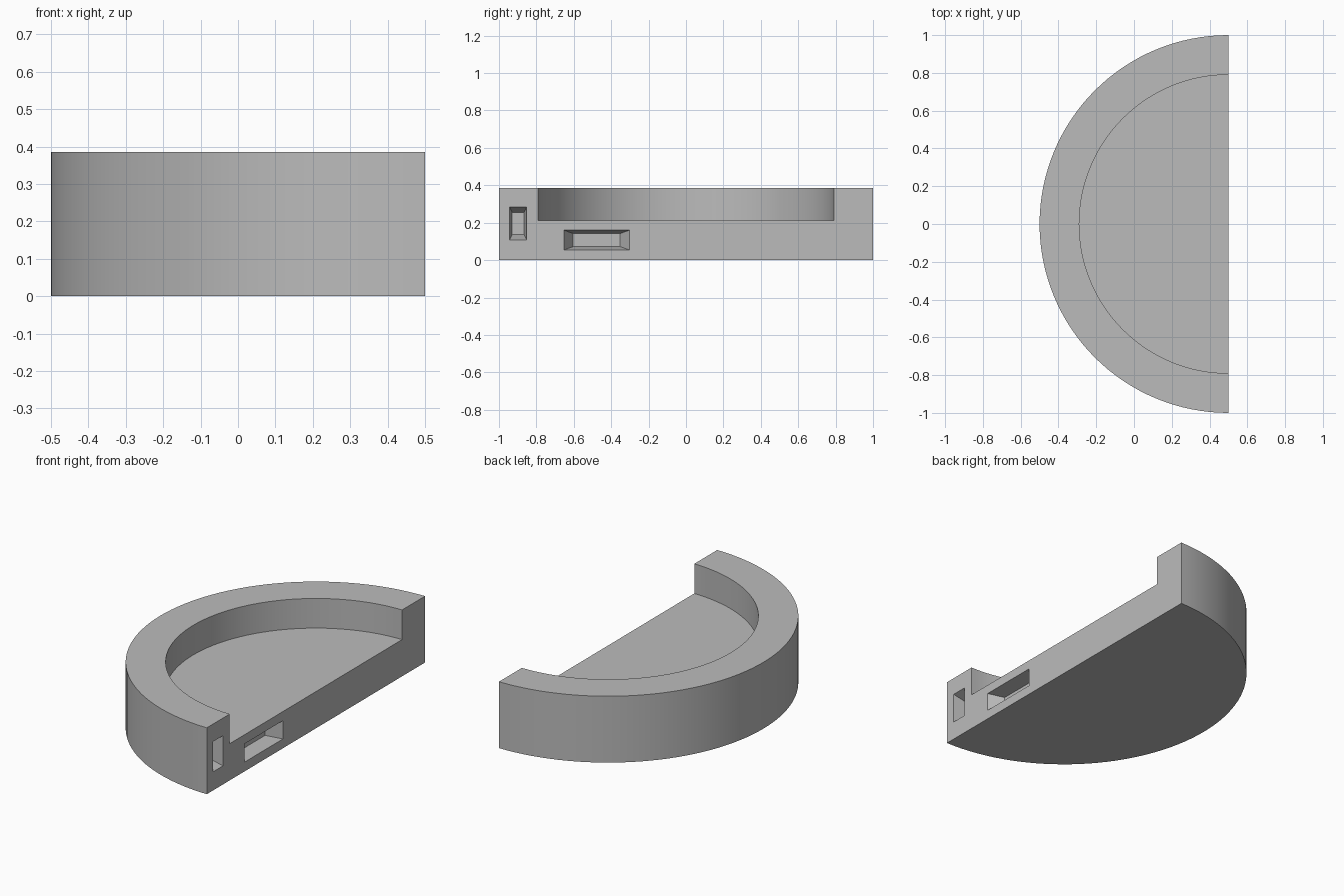
import bpy
import bmesh
from math import pi, cos, sin, radians

cube = bpy.data.objects.get("Cube")
if cube:
    bpy.data.objects.remove(cube, do_unlink=True)

FLAT_X = 0.5       # position of the straight cut side
HEIGHT = 0.385
SEGMENTS = 64      # per half circle

grey = bpy.data.materials.new("plain grey")
grey.use_nodes = True
colour = (0.5, 0.5, 0.5, 1)
grey.diffuse_color = colour
grey.node_tree.nodes["Principled BSDF"].inputs["Base Color"].default_value = colour


def prism(name, lower, upper):
    """Closed solid between two matching loops of points."""
    bm = bmesh.new()
    a = [bm.verts.new(p) for p in lower]
    b = [bm.verts.new(p) for p in upper]
    bm.faces.new(a)
    bm.faces.new(b)
    for i in range(len(a)):
        j = (i + 1) % len(a)
        bm.faces.new((a[i], a[j], b[j], b[i]))
    bmesh.ops.recalc_face_normals(bm, faces=bm.faces)
    mesh = bpy.data.meshes.new(name)
    bm.to_mesh(mesh)
    bm.free()
    mesh.materials.append(grey)
    obj = bpy.data.objects.new(name, mesh)
    bpy.context.collection.objects.link(obj)
    return obj


def arc(radius, z, start, end, steps):
    angles = [start + (end - start) * i / steps for i in range(steps + 1)]
    return [(FLAT_X + radius * cos(t), radius * sin(t), z) for t in angles]


def rect(x, y0, y1, z0, z1):
    return [(x, y0, z0), (x, y1, z0), (x, y1, z1), (x, y0, z1)]


def socket(name, y0, y1, z0, z1, inset_y, inset_z, depth=0.08):
    """Tapered pocket cutter whose mouth lies on the straight side."""
    def section(x):
        k = (FLAT_X - x) / depth
        dy, dz = inset_y * k, inset_z * k
        return rect(x, y0 + dy, y1 - dy, z0 + dz, z1 - dz)
    return prism(name, section(FLAT_X - depth), section(FLAT_X + 0.02))


# Half-round body
body = prism("half_round_tray",
             arc(1, 0, pi / 2, 3 * pi / 2, SEGMENTS),
             arc(1, HEIGHT, pi / 2, 3 * pi / 2, SEGMENTS))

# Round recess in the top, open at the straight side
full = 2 * SEGMENTS
step = 2 * pi / full
cutters = [
    prism("recess_cutter",
          arc(0.79, 0.213, 0, 2 * pi - step, full - 1),
          arc(0.79, 0.6, 0, 2 * pi - step, full - 1)),
    # Upright and flat sockets in the straight side
    socket("upright_socket_cutter", -0.943, -0.852, 0.108, 0.283, 0.014, 0.028),
    socket("flat_socket_cutter", -0.653, -0.302, 0.054, 0.16, 0.05, 0.018),
]

bpy.ops.object.select_all(action='DESELECT')
bpy.context.view_layer.objects.active = body
body.select_set(True)
for cutter in cutters:
    cutter.hide_render = True
    mod = body.modifiers.new(cutter.name, 'BOOLEAN')
    mod.operation = 'DIFFERENCE'
    mod.solver = 'EXACT'
    mod.object = cutter
    bpy.ops.object.modifier_apply(modifier=mod.name)
    bpy.data.objects.remove(cutter, do_unlink=True)

# Smooth curved walls, crisp edges
bpy.ops.object.shade_smooth_by_angle(angle=radians(20))
